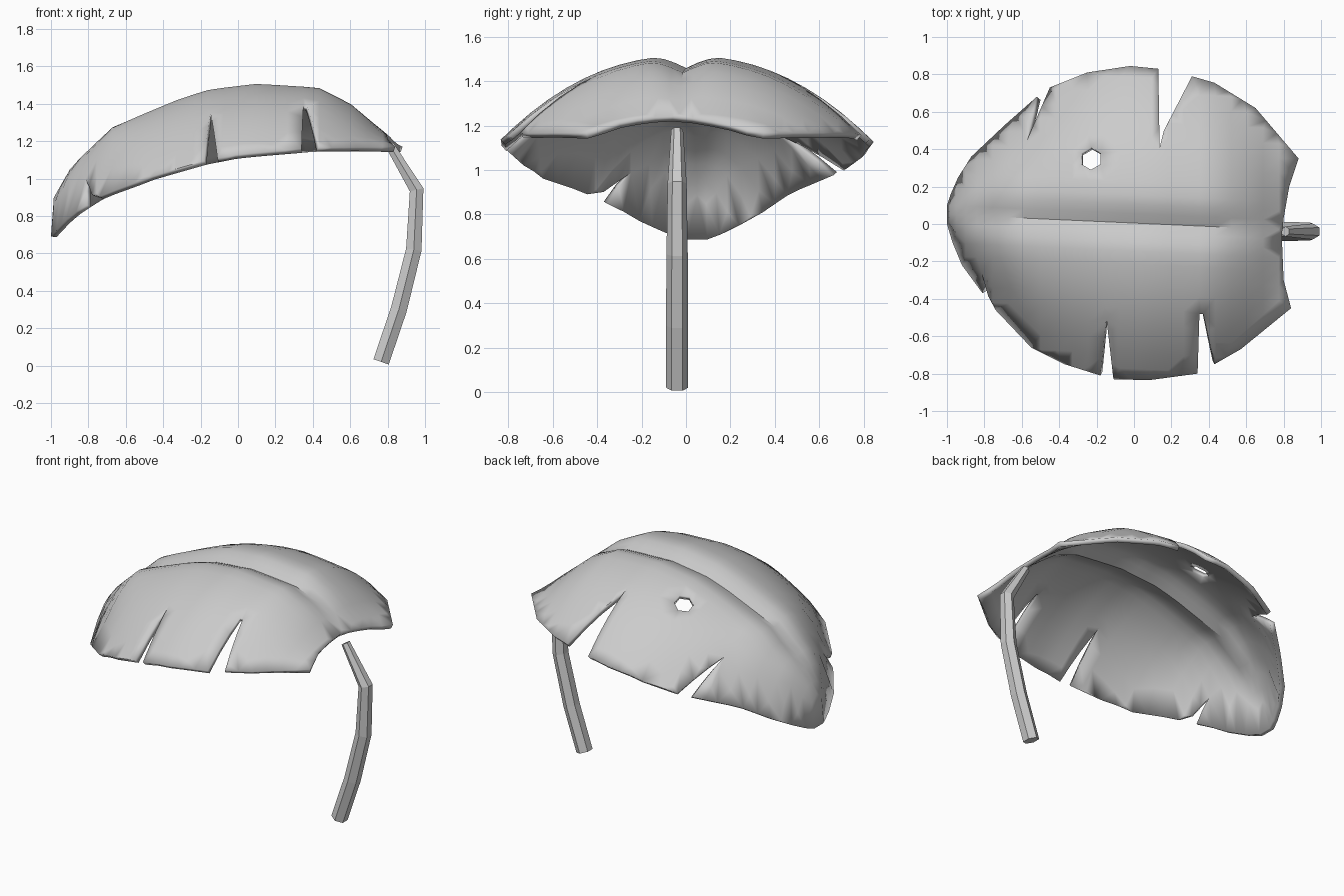
import bpy, bmesh, math
from mathutils import Vector
from mathutils.geometry import delaunay_2d_cdt

if "Cube" in bpy.data.objects:
    bpy.data.objects.remove(bpy.data.objects["Cube"])


def lerp(table, x):
    for (x0, v0), (x1, v1) in zip(table, table[1:]):
        if x <= x1:
            return v0 + (v1 - v0) * max(0, (x - x0) / (x1 - x0))
    return table[-1][1]


def make_object(name, bm):
    bmesh.ops.recalc_face_normals(bm, faces=bm.faces)
    me = bpy.data.meshes.new(name)
    bm.to_mesh(me)
    bm.free()
    ob = bpy.data.objects.new(name, me)
    bpy.context.collection.objects.link(ob)
    return ob


# Leaf margins (tip to base), without and with the splits
back = [(-1, .1), (-.98, .16), (-.94, .25), (-.87, .36), (-.69, .53), (-.52, .68), (-.45, .73),
        (-.25, .81), (-.02, .845), (.13, .83), (.31, .79), (.43, .755), (.65, .62), (.88, .35)]
front = [(-1, 0), (-.97, -.1), (-.92, -.22), (-.81, -.37), (-.74, -.46), (-.55, -.66),
         (-.37, -.75), (-.18, -.81), (-.11, -.83), (.08, -.835), (.34, -.8), (.43, -.75),
         (.57, -.67), (.84, -.45)]
back_splits = {(-.52, .68): [(-.58, .43)], (.13, .83): [(.137, .41), (.16, .5)]}
front_splits = {(-.81, -.37): [(-.815, -.26), (-.78, -.385)], (-.18, -.81): [(-.148, -.5)],
                (.34, -.8): [(.35, -.48), (.37, -.48)]}
base = [(.83, .2), (.8, .03), (.79, -.06), (.8, -.3)]

# Height of the crest and of the margin along the leaf
crest = [(-1, .74), (-.985, .9), (-.94, .99), (-.88, 1.1), (-.67, 1.29), (-.3, 1.44),
         (-.15, 1.485), (.1, 1.515), (.43, 1.495), (.6, 1.41), (.8, 1.235), (.88, 1.18)]
margin = [(-1, .69), (-.9, .8), (-.73, .91), (-.47, 1.01), (-.2, 1.09), (0, 1.13),
          (.4, 1.165), (.88, 1.17)]
rib_depth = [(-1, 0), (-.8, .04), (0, .055), (.43, .055), (.8, 0)]


def rib_y(x):
    return .05 - .045 * (x + 1)


def height(x, y):
    u = y - rib_y(x)
    w = abs(lerp(back if u > 0 else front, x) - rib_y(x))
    t = min(1, abs(u) / max(w, .05))
    top = lerp(crest, x)
    groove = lerp(rib_depth, x) * max(0, 1 - abs(u) / .14) ** 1.3
    return top - (top - lerp(margin, x)) * t ** 2.2 - groove


def with_splits(line, splits):
    out = []
    for p in line:
        out += [p] + splits.get(p, [])
    return out


def subdivide(loop, step=.11):
    out = []
    for a, b in zip(loop, loop[1:] + loop[:1]):
        a, b = Vector(a), Vector(b)
        n = max(1, math.ceil((b - a).length / step))
        out += [a.lerp(b, i / n) for i in range(n)]
    return out


def inside(p, loop):
    hit = False
    for a, b in zip(loop, loop[1:] + loop[:1]):
        if (a.y > p.y) != (b.y > p.y) and p.x < a.x + (p.y - a.y) / (b.y - a.y) * (b.x - a.x):
            hit = not hit
    return hit


outline = subdivide(with_splits(back, back_splits) + base
                    + with_splits(front, front_splits)[::-1])
hole = [Vector((-.23 + .06 * math.cos(a), .35 + .06 * math.sin(a)))
        for a in (math.pi / 6 + i * math.pi / 3 for i in range(6))]

# Leaf blade: triangulated outline with interior points, lifted to the dome shape
rim = outline + hole
n = len(outline)
edges = [(i, (i + 1) % n) for i in range(n)]
edges += [(n + i, n + (i + 1) % 6) for i in range(6)]
points = list(rim)
for x in [-.985, -.95, -.9] + [-.84 + .085 * i for i in range(20)]:
    for u in (0, .05, .1, .15, .22, .3, .38, .46, .54, .62, .7, .78):
        for s in ((1, -1) if u else (1,)):
            p = Vector((x, rib_y(x) + s * u))
            gap = min((p - q).length for q in rim)
            if gap > (.012 if x < -.97 else .03) and inside(p, outline) and not inside(p, hole):
                points.append(p)
verts, _, faces, *_ = delaunay_2d_cdt(points, edges, [], 0, 1e-5)
bm = bmesh.new()
bv = [bm.verts.new((v.x, v.y, height(v.x, v.y))) for v in verts]
for f in faces:
    c = sum((verts[i] for i in f), Vector((0, 0))) / len(f)
    if inside(c, outline) and not inside(c, hole):
        bm.faces.new([bv[i] for i in f])
bmesh.ops.delete(bm, geom=[v for v in bm.verts if not v.link_faces], context='VERTS')
leaf = make_object("leaf_blade", bm)
if sum(p.normal.z for p in leaf.data.polygons) < 0:
    leaf.data.flip_normals()
solid = leaf.modifiers.new("thickness", 'SOLIDIFY')
solid.thickness = .03
solid.offset = -1
bpy.context.view_layer.objects.active = leaf
leaf.select_set(True)
bpy.ops.object.shade_smooth_by_angle(angle=math.radians(35))

# Stem: tapered six-sided tube along a bent path (x, z, radius)
path = [(.765, .02, .05), (.86, .3, .05), (.94, .62, .048), (.955, .94, .043), (.81, 1.18, .027)]
bm = bmesh.new()
rings = []
for i, (x, z, r) in enumerate(path):
    a, b = path[max(0, i - 1)], path[min(len(path) - 1, i + 1)]
    d = Vector((b[0] - a[0], 0, b[1] - a[1])).normalized()
    side = Vector((d.z, 0, -d.x))
    rings.append([bm.verts.new(Vector((x, -.04, z)) + r * (math.sin(k * math.pi / 3) * side
                  + Vector((0, math.cos(k * math.pi / 3), 0)))) for k in range(6)])
for lo, hi in zip(rings, rings[1:]):
    for k in range(6):
        bm.faces.new((lo[k], lo[(k + 1) % 6], hi[(k + 1) % 6], hi[k]))
bm.faces.new(rings[0])
bm.faces.new(rings[-1])
make_object("stem", bm)
